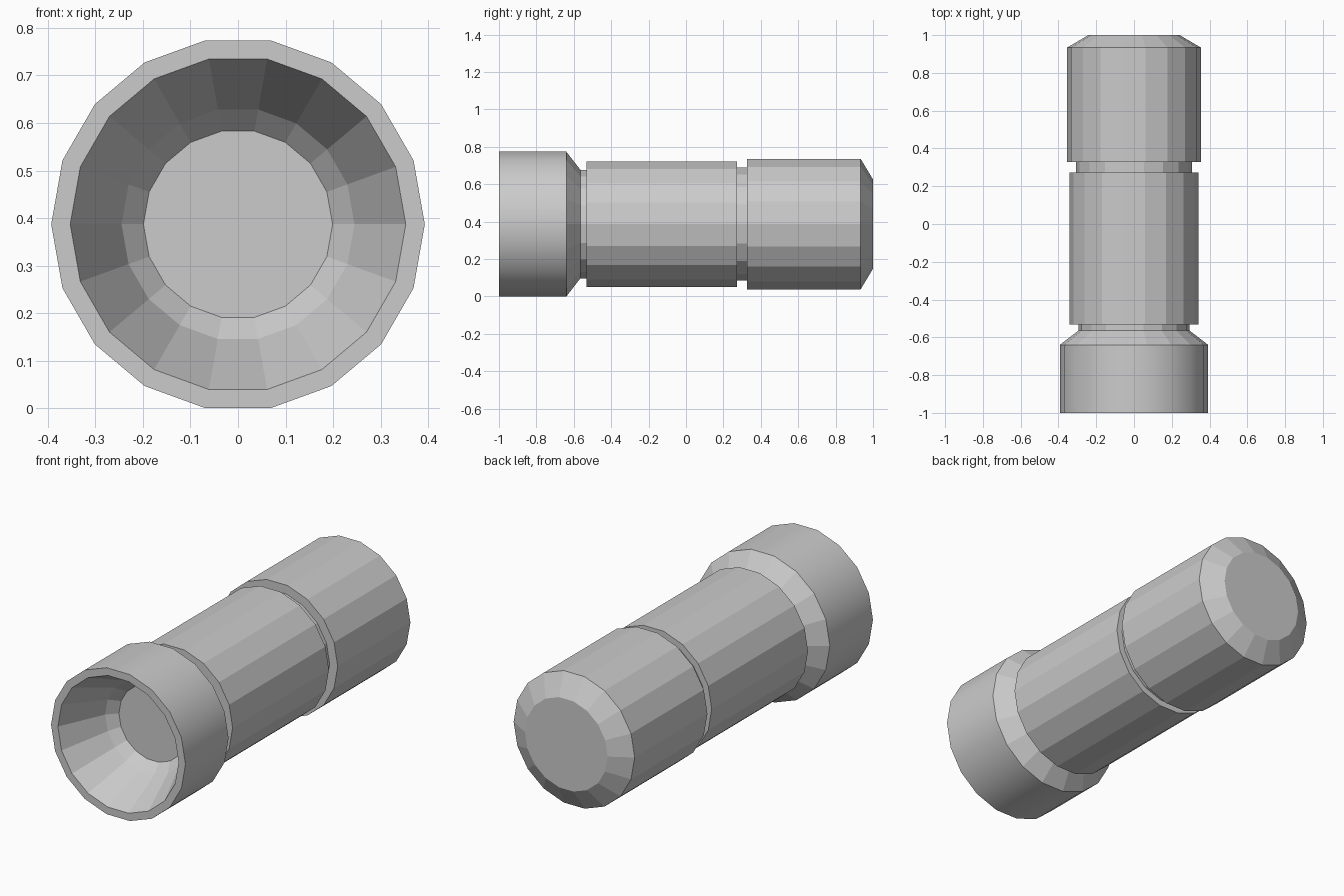
import bpy, bmesh
from math import sin, cos, pi

if "Cube" in bpy.data.objects:
    bpy.data.objects.remove(bpy.data.objects["Cube"])

SIDES = 18
CENTRE_Z = 0.387


def lathe(name, profile, smooth_bands=()):
    """Spin (y, radius) points about the y axis; radius 0 closes with a cap."""
    bm = bmesh.new()
    rings = []
    for y, r in profile:
        if r == 0:
            rings.append(None)
            continue
        rings.append([bm.verts.new((r * cos(2 * pi * i / SIDES), y,
                                    CENTRE_Z + r * sin(2 * pi * i / SIDES)))
                      for i in range(SIDES)])
    for k, (a, b) in enumerate(zip(rings, rings[1:])):
        if a is None:
            bm.faces.new(b)
        elif b is None:
            bm.faces.new(list(reversed(a)))
        else:
            for i in range(SIDES):
                j = (i + 1) % SIDES
                f = bm.faces.new((a[i], b[i], b[j], a[j]))
                f.smooth = k in smooth_bands
    # profile runs from the front cup, over the rim, towards the back
    mesh = bpy.data.meshes.new(name)
    bm.to_mesh(mesh)
    bm.free()
    obj = bpy.data.objects.new(name, mesh)
    bpy.context.collection.objects.link(obj)
    return obj


# Flared head: recessed cup, rim, smooth outer band, rear taper
lathe("head", [(-0.71, 0), (-0.71, 0.199), (-0.76, 0.245), (-1.0, 0.353),
               (-1.0, 0.393), (-0.64, 0.393), (-0.565, 0.295)],
      smooth_bands=(4,))

# Neck groove, grip and middle groove
lathe("neck", [(-0.565, 0.295), (-0.532, 0.295)])
lathe("grip", [(-0.532, 0.295), (-0.532, 0.341), (0.272, 0.341), (0.272, 0.307)])
lathe("middle_groove", [(0.272, 0.307), (0.327, 0.307)])

# Rear section with chamfered, closed end
lathe("rear_cap", [(0.327, 0.307), (0.327, 0.354), (0.934, 0.354),
                   (1.0, 0.242), (1.0, 0)])
